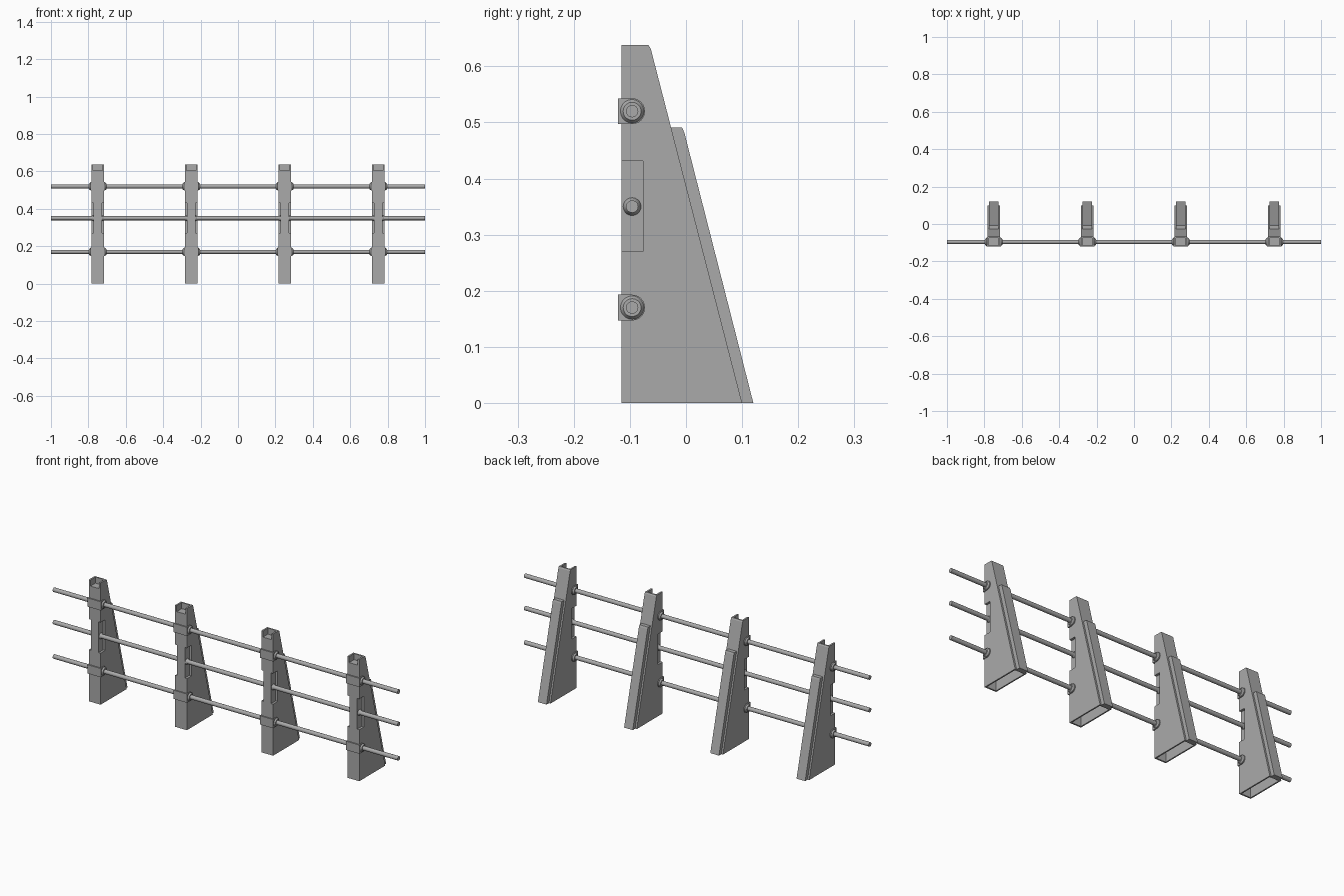
import bpy, bmesh, math

if "Cube" in bpy.data.objects:
    bpy.data.objects.remove(bpy.data.objects["Cube"], do_unlink=True)

steel = bpy.data.materials.new("plain grey")
steel.use_nodes = True
GREY = (0.4, 0.4, 0.4, 1)
steel.diffuse_color = GREY
steel.node_tree.nodes["Principled BSDF"].inputs["Base Color"].default_value = GREY

POST_X = (-0.75, -0.25, 0.25, 0.75)
HALF = 0.034       # half width of a post
ROD_Y = -0.096
ROD_HEIGHTS = (0.17, 0.35, 0.52)


def finish(name, bm):
    bmesh.ops.recalc_face_normals(bm, faces=bm.faces)
    mesh = bpy.data.meshes.new(name)
    bm.to_mesh(mesh)
    bm.free()
    obj = bpy.data.objects.new(name, mesh)
    mesh.materials.append(steel)
    bpy.context.collection.objects.link(obj)
    return obj


def prism(name, profile, x0, x1):
    """Extrude a (y, z) profile from x0 to x1."""
    bm = bmesh.new()
    face = bm.faces.new([bm.verts.new((x0, y, z)) for y, z in profile])
    ext = bmesh.ops.extrude_face_region(bm, geom=[face])
    new = [v for v in ext["geom"] if isinstance(v, bmesh.types.BMVert)]
    bmesh.ops.translate(bm, verts=new, vec=(x1 - x0, 0, 0))
    return finish(name, bm)


def box_profile(y0, y1, z0, z1):
    return [(y0, z0), (y1, z0), (y1, z1), (y0, z1)]


def lathe_x(name, rings, y, z, sides=20):
    """Solid of revolution along x from (x, radius) rings."""
    bm = bmesh.new()
    loops = []
    for x, r in rings:
        loops.append([bm.verts.new((x, y + r * math.cos(a), z + r * math.sin(a)))
                      for a in (i * math.tau / sides for i in range(sides))])
    for a, b in zip(loops, loops[1:]):
        for i in range(sides):
            j = (i + 1) % sides
            bm.faces.new((a[i], a[j], b[j], b[i]))
    bm.faces.new(loops[0])
    bm.faces.new(loops[-1])
    obj = finish(name, bm)
    smooth(obj)
    return obj


def smooth(obj):
    bpy.ops.object.select_all(action='DESELECT')
    obj.select_set(True)
    bpy.context.view_layer.objects.active = obj
    bpy.ops.object.shade_smooth_by_angle(angle=math.radians(35))


def cut(target, cutter):
    mod = target.modifiers.new("cut", 'BOOLEAN')
    mod.operation = 'DIFFERENCE'
    mod.solver = 'EXACT'
    mod.object = cutter
    bpy.context.view_layer.objects.active = target
    bpy.ops.object.modifier_apply(modifier=mod.name)
    bpy.data.objects.remove(cutter, do_unlink=True)


def d_profile(z, r, front):
    """Square at the front, round at the back."""
    arc = [(ROD_Y + r * math.cos(a), z + r * math.sin(a))
           for a in (math.radians(-90 + 15 * i) for i in range(13))]
    return arc + [(front, z + r), (front, z - r)]


# Tapered post with a hollow foot, notched top and side recesses
post = prism("post", [(-0.115, 0), (0.1, 0), (-0.063, 0.632), (-0.067, 0.638),
                      (-0.115, 0.638)], -HALF, HALF)
cut(post, prism("hollow", [(-0.107, -0.02), (0.096, -0.02), (-0.055, 0.56),
                           (-0.068, 0.56), (-0.068, 0.25), (-0.107, 0.25)],
                -0.027, 0.027))
cut(post, prism("top_notch", box_profile(-0.13, -0.074, 0.606, 0.66), -0.025, 0.025))
for side in (-1, 1):
    a, b = sorted((side * 0.022, side * 0.05))
    cut(post, prism("recess", box_profile(-0.13, -0.077, 0.27, 0.431), a, b))

# Narrow rail along the sloping back
rail = prism("back_rail", [(0.099, 0), (0.12, 0), (-0.003, 0.482), (-0.007, 0.491),
                           (-0.027, 0.491)], -0.025, 0.025)

parts = [post, rail]

# Clamps around the upper and lower rods, bosses around the middle rod
for z in (ROD_HEIGHTS[0], ROD_HEIGHTS[2]):
    clamp = prism("clamp", d_profile(z, 0.023, -0.121), -0.039, 0.039)
    smooth(clamp)
    parts.append(clamp)
    parts.append(lathe_x("clamp_boss", [(-0.046, 0.016), (-0.039, 0.021),
                                        (0.039, 0.021), (0.046, 0.016)], ROD_Y, z))
parts.append(lathe_x("middle_boss", [(-0.03, 0.011), (-0.022, 0.016),
                                     (0.022, 0.016), (0.03, 0.011)],
                     ROD_Y, ROD_HEIGHTS[1]))

# Repeat each part at every post position
for part in parts:
    base = part.name
    for i, x in enumerate(POST_X):
        obj = part if i == 0 else part.copy()
        if i:
            obj.name = base
            bpy.context.collection.objects.link(obj)
        obj.location.x = x

# Long horizontal rods
for label, z in zip(("lower_rod", "middle_rod", "upper_rod"), ROD_HEIGHTS):
    lathe_x(label, [(-1, 0.011), (1, 0.011)], ROD_Y, z)
